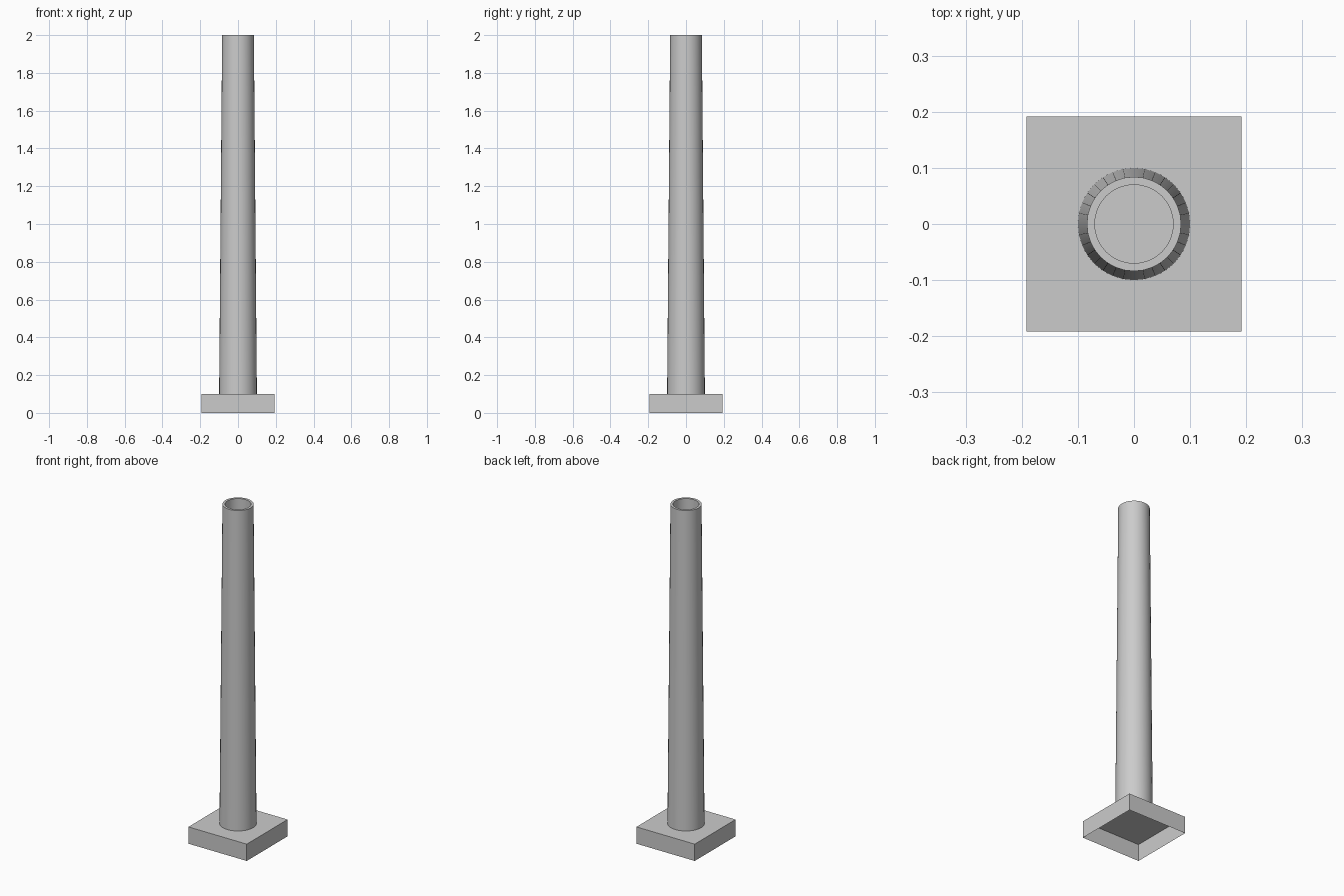
import bpy, bmesh
from math import cos, sin, tau, radians

if "Cube" in bpy.data.objects:
    bpy.data.objects.remove(bpy.data.objects["Cube"])

SIDES = 32


def make_object(name, bm):
    bmesh.ops.recalc_face_normals(bm, faces=bm.faces)
    mesh = bpy.data.meshes.new(name)
    bm.to_mesh(mesh)
    bm.free()
    obj = bpy.data.objects.new(name, mesh)
    bpy.context.collection.objects.link(obj)
    return obj


# Square base plate, open underneath
bm = bmesh.new()
bmesh.ops.create_cube(bm, size=1)
for v in bm.verts:
    v.co = (v.co.x * 0.384, v.co.y * 0.384, (v.co.z + 0.5) * 0.1)
bottom = [f for f in bm.faces if f.calc_center_median().z < 0.01]
bmesh.ops.delete(bm, geom=bottom, context='FACES_ONLY')
base = make_object("base_plate", bm)
# an open shell can confuse normal direction: make sure the top faces up
top = max(base.data.polygons, key=lambda p: p.center.z)
if top.normal.z < 0:
    base.data.flip_normals()

# Tapered hollow tube: outer wall, flat rim, straight bore
profile = [(0.1, 0.1), (0.084, 2.0), (0.07, 2.0), (0.07, 0.1)]
bm = bmesh.new()
rings = [[bm.verts.new((r * cos(tau * i / SIDES), r * sin(tau * i / SIDES), z))
          for i in range(SIDES)] for r, z in profile]
for k, a in enumerate(rings):
    b = rings[(k + 1) % len(rings)]
    for i in range(SIDES):
        j = (i + 1) % SIDES
        bm.faces.new((a[i], a[j], b[j], b[i]))
tube = make_object("tapered_tube", bm)
bpy.context.view_layer.objects.active = tube
tube.select_set(True)
bpy.ops.object.shade_smooth_by_angle(angle=radians(30))
